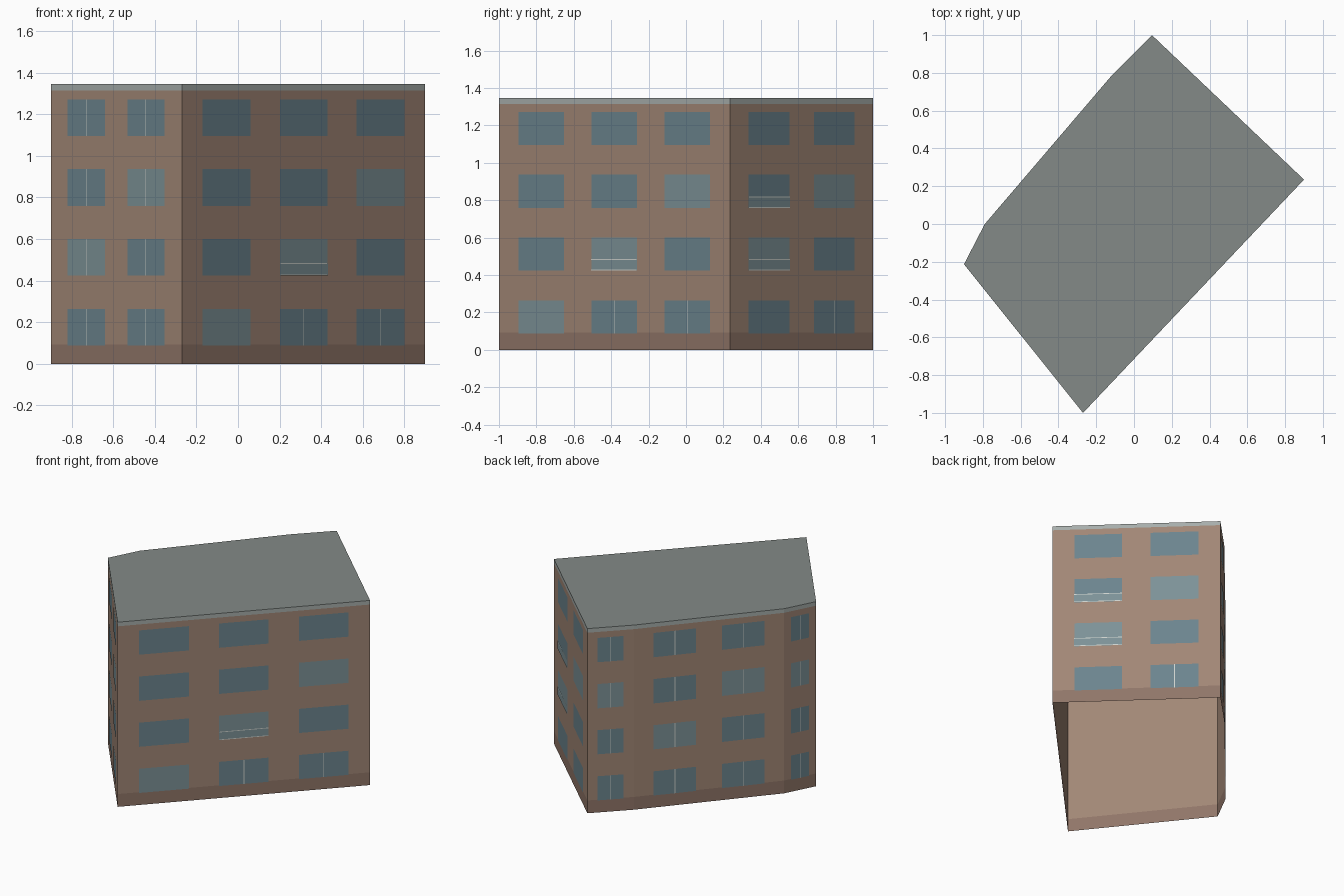
import bpy
from mathutils import Vector

if "Cube" in bpy.data.objects:
    bpy.data.objects.remove(bpy.data.objects["Cube"])

# Footprint, counter-clockwise seen from above
PLAN = [(-0.27, -1.0), (0.90, 0.235), (0.095, 1.0), (-0.125, 0.778), (-0.79, 0.0), (-0.90, -0.213)]
PLINTH_Z, BAND_Z, TOP_Z = 0.093, 1.315, 1.345
ROWS = [(0.088, 0.264), (0.424, 0.6), (0.759, 0.936), (1.095, 1.272)]


def material(name, rgb):
    m = bpy.data.materials.new(name)
    m.diffuse_color = [(c / 255) ** 2.2 for c in rgb] + [1]
    m.use_nodes = True
    m.node_tree.nodes["Principled BSDF"].inputs["Base Color"].default_value = m.diffuse_color
    return m


BRICK = material("brick", (160, 134, 117))
PLINTH = material("plinth_brick", (143, 117, 104))
BAND = material("band_grey", (166, 173, 170))
ROOF = material("roof_grey", (130, 137, 134))
GLASS = material("glass", (108, 132, 141))
GLASS_LIGHT = material("pale_glass", (124, 145, 150))
FRAME = material("frame_grey", (205, 210, 205))


def make(name, verts, faces, mat):
    me = bpy.data.meshes.new(name)
    me.from_pydata(verts, [], faces)
    me.materials.append(mat)
    ob = bpy.data.objects.new(name, me)
    bpy.context.collection.objects.link(ob)
    return ob


def wall_ring(name, z0, z1, mat):
    """Ring of outward-facing walls over the footprint."""
    n = len(PLAN)
    verts = [(x, y, z) for z in (z0, z1) for x, y in PLAN]
    make(name, verts, [(i, (i + 1) % n, (i + 1) % n + n, i + n) for i in range(n)], mat)


def panel(name, side, f0, f1, z0, z1, depth, mat):
    """Flat sheet just off a wall, between fractions f0..f1 of the wall's length."""
    a, b = Vector(PLAN[side]), Vector(PLAN[(side + 1) % len(PLAN)])
    d = (b - a).normalized()
    out = Vector((d.y, -d.x)) * depth
    p, q = a.lerp(b, f0) + out, a.lerp(b, f1) + out
    make(name, [(*p, z0), (*q, z0), (*q, z1), (*p, z1)], [(0, 1, 2, 3)], mat)


# Building shell, open underneath
wall_ring("plinth", 0, PLINTH_Z, PLINTH)
wall_ring("walls", PLINTH_Z, BAND_Z, BRICK)
wall_ring("roof_band", BAND_Z, TOP_Z, BAND)
make("roof", [(x, y, TOP_Z) for x, y in PLAN], [tuple(range(len(PLAN)))], ROOF)

ALL = "all"
TWO = [(0.13, 0.415), (0.585, 0.87)]
ONE = [(0.22, 0.78)]
# side: window columns, (row, column) with a mullion, with a railing, pale-pane diagonal
SIDES = {
    0: ([(0.085, 0.282), (0.402, 0.598), (0.718, 0.915)], [(0, 1), (0, 2)], [(1, 1)], 0),
    1: (TWO, [(0, 1)], [(1, 0), (2, 0)], 1),
    2: (ONE, ALL, [], 2),
    3: (TWO, ALL, [], 1),
    4: (ONE, ALL, [], 2),
    5: (TWO, ALL, [], 1),
}

for side, (cols, mullions, railings, pale) in SIDES.items():
    length = (Vector(PLAN[(side + 1) % 6]) - Vector(PLAN[side])).length
    for c, (f0, f1) in enumerate(cols):
        for r, (z0, z1) in enumerate(ROWS):
            tag = f"{side}_{r}_{c}"
            # Window pane
            panel("window_" + tag, side, f0, f1, z0, z1, 0.001,
                  GLASS_LIGHT if r - c == pale else GLASS)
            # Central mullion
            if mullions == ALL or (r, c) in mullions:
                mid, half = (f0 + f1) / 2, 0.0025 / length
                panel("mullion_" + tag, side, mid - half, mid + half, z0, z1, 0.002, FRAME)
            # Window railing: glass sheet with top and bottom bars
            if (r, c) in railings:
                panel("railing_glass_" + tag, side, f0, f1, z0, z0 + 0.06, 0.004, GLASS_LIGHT)
                for part, z in (("bottom", z0), ("top", z0 + 0.056)):
                    panel(f"railing_{part}_{tag}", side, f0, f1, z, z + 0.005, 0.005, FRAME)
